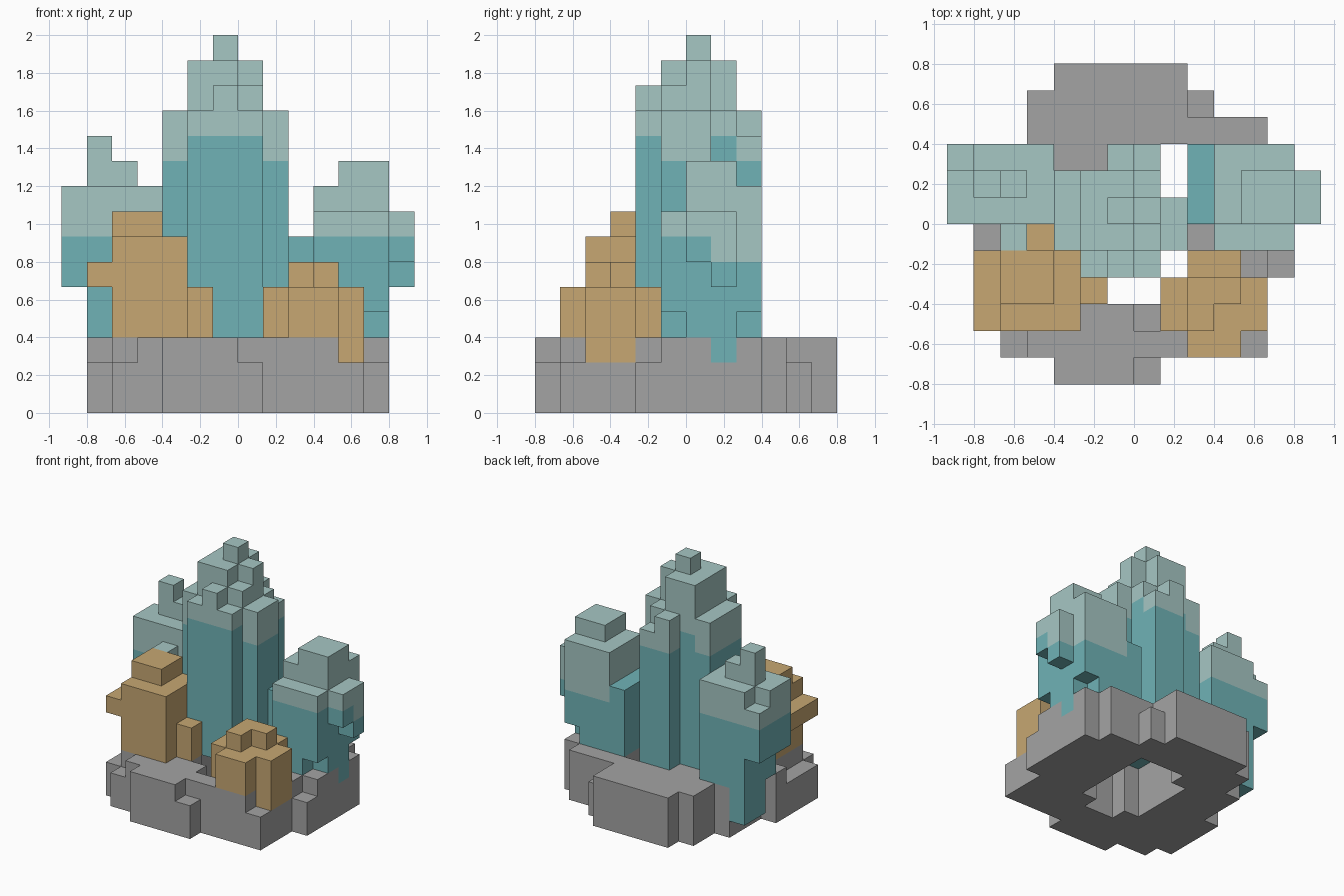
import bpy
import bmesh
from mathutils import Vector

UNIT = 2 / 15  # edge length of one block

if "Cube" in bpy.data.objects:
    bpy.data.objects.remove(bpy.data.objects["Cube"], do_unlink=True)


def make_material(name, red, green, blue):
    material = bpy.data.materials.new(name)
    material.use_nodes = True
    colour = (red, green, blue, 1)
    material.diffuse_color = colour
    shader = material.node_tree.nodes["Principled BSDF"]
    shader.inputs["Base Color"].default_value = colour
    shader.inputs["Roughness"].default_value = 0.8
    return material


grey = make_material("stone grey", 0.37, 0.37, 0.37)
tan = make_material("sandy tan", 0.57, 0.39, 0.17)
teal = make_material("crystal teal", 0.16, 0.45, 0.47)
pale = make_material("pale crystal", 0.38, 0.57, 0.55)


def fill(boxes):
    """Block cells covered by boxes given as x, y and z ranges."""
    return {(x, y, z)
            for xs, ys, zs in boxes
            for x in range(*xs)
            for y in range(*ys)
            for z in range(*zs)}


# Stone base: a ring of blocks with an open middle
base = fill([
    ((-3, 1), (-6, -3), (0, 3)),
    ((-5, 5), (-5, -3), (0, 3)),
    ((-5, 5), (-3, 3), (0, 3)),
    ((-6, -5), (-4, -1), (0, 2)),
    ((-6, -5), (-1, 0), (0, 3)),
    ((5, 6), (-2, 3), (0, 3)),
    ((-3, 2), (3, 6), (0, 3)),
    ((-4, 3), (3, 5), (0, 3)),
    ((3, 5), (3, 4), (0, 3)),
])
base -= fill([
    # open middle
    ((-2, 2), (-2, 2), (0, 3)),
    ((-1, 2), (2, 3), (0, 3)),
    ((-1, 1), (-3, -2), (0, 3)),
    # chipped corners
    ((0, 1), (-6, -5), (2, 3)),
    ((0, 1), (-4, -3), (2, 3)),
    ((-5, -4), (-5, -4), (2, 3)),
    ((4, 5), (-5, -4), (2, 3)),
    ((5, 6), (-2, -1), (2, 3)),
    ((2, 3), (4, 5), (2, 3)),
])

# Tall middle crystal with a stepped tip
tall_crystal = fill([
    ((-2, 1), (-2, 2), (3, 12)),
    ((-3, -2), (-1, 2), (3, 12)),
    ((1, 2), (-1, 1), (3, 12)),
    ((-1, 0), (2, 3), (3, 12)),
    ((0, 1), (2, 3), (3, 11)),
    ((-1, 0), (-2, -1), (12, 13)),
    ((0, 1), (-1, 1), (12, 13)),
    ((0, 1), (0, 1), (13, 14)),
    ((-2, 0), (-1, 2), (12, 14)),
    ((-1, 0), (0, 1), (14, 15)),
])

# Crystal on the +x side, with an overhanging shard
left_crystal = fill([
    ((3, 5), (-1, 3), (3, 8)),
    ((5, 6), (0, 3), (3, 8)),
    ((5, 6), (-1, 0), (4, 8)),
    ((5, 6), (1, 2), (2, 3)),
    ((3, 6), (0, 3), (8, 9)),
    ((4, 6), (0, 2), (9, 10)),
    ((6, 7), (0, 1), (6, 8)),
    ((6, 7), (1, 2), (5, 8)),
    ((2, 3), (0, 3), (3, 7)),
])
left_crystal -= fill([((5, 6), (2, 3), (3, 4))])

# Crystal on the -x side
right_crystal = fill([
    ((-6, -3), (0, 3), (3, 9)),
    ((-6, -5), (1, 3), (1, 3)),
    ((-7, -6), (0, 2), (5, 9)),
    ((-7, -6), (2, 3), (5, 8)),
    ((-5, -4), (-1, 0), (3, 8)),
    ((-6, -4), (1, 2), (9, 10)),
    ((-6, -5), (1, 2), (10, 11)),
])

# Sandy outcrops at the front
right_outcrop = fill([
    ((-5, -2), (-4, -1), (3, 7)),
    ((-5, -3), (-3, -1), (7, 8)),
    ((-6, -5), (-4, -1), (5, 6)),
    ((-2, -1), (-3, -2), (3, 5)),
    ((-4, -3), (-1, 0), (3, 6)),
])
left_outcrop = fill([
    ((2, 4), (-5, -1), (3, 5)),
    ((1, 2), (-4, -2), (3, 5)),
    ((4, 5), (-4, -2), (2, 5)),
    ((2, 4), (-3, -2), (5, 6)),
    ((2, 3), (-4, -3), (5, 6)),
])


# Heights at which each crystal turns pale
def tall_is_pale(x, y, z):
    core = -2 <= x < 1 and -2 <= y < 2
    return z >= (11 if core else 10)


def left_is_pale(x, y, z):
    return z >= (6 if x > 2 and y >= 1 else 7) and x > 2


def right_is_pale(x, y, z):
    return z >= 7


def never(x, y, z):
    return False


parts = [
    ("tall_crystal", tall_crystal, [teal, pale], tall_is_pale),
    ("left_crystal", left_crystal, [teal, pale], left_is_pale),
    ("right_crystal", right_crystal, [teal, pale], right_is_pale),
    ("left_outcrop", left_outcrop, [tan], never),
    ("right_outcrop", right_outcrop, [tan], never),
    ("stone_base", base, [grey], never),
]

# Each cell belongs to the first part that claims it
taken = set()
for name, cells, materials, rule in parts:
    cells -= taken
    taken |= cells

AXES = [Vector(row) for row in ((1, 0, 0), (0, 1, 0), (0, 0, 1))]


def build_part(name, cells, materials, rule):
    """Skin the outside of a group of blocks with square faces."""
    bm = bmesh.new()
    for cell in sorted(cells):
        centre = Vector(cell) + Vector((0.5, 0.5, 0.5))
        for i, axis in enumerate(AXES):
            for sign in (-1, 1):
                normal = axis * sign
                if tuple(int(c) for c in Vector(cell) + normal) in taken:
                    continue
                u = AXES[(i + 1) % 3] / 2
                v = AXES[(i + 2) % 3] / 2 * sign
                middle = centre + normal / 2
                corners = (-u - v, u - v, u + v, v - u)
                verts = [bm.verts.new((middle + c) * UNIT) for c in corners]
                bm.faces.new(verts).material_index = int(rule(*cell))
    bmesh.ops.remove_doubles(bm, verts=bm.verts, dist=UNIT / 100)
    mesh = bpy.data.meshes.new(name)
    bm.to_mesh(mesh)
    bm.free()
    for material in materials:
        mesh.materials.append(material)
    bpy.context.collection.objects.link(bpy.data.objects.new(name, mesh))


for part in parts:
    build_part(*part)
